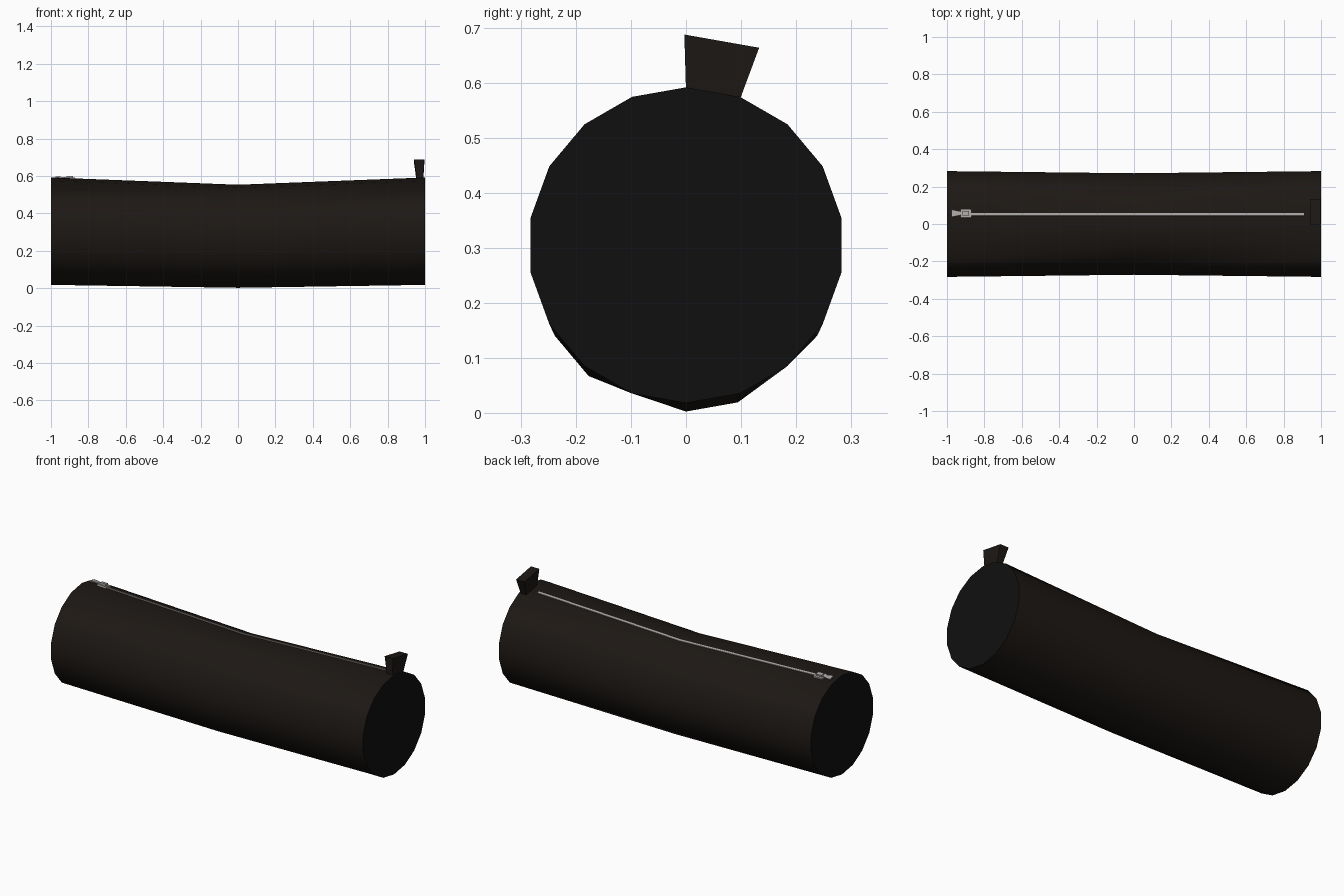
import bpy, bmesh, math
from mathutils import Matrix

if "Cube" in bpy.data.objects:
    bpy.data.objects.remove(bpy.data.objects["Cube"])

SIDES = 18


def material(name, rgb):
    m = bpy.data.materials.new(name)
    m.diffuse_color = (*rgb, 1)
    m.use_nodes = True
    m.node_tree.nodes["Principled BSDF"].inputs["Base Color"].default_value = m.diffuse_color
    return m


fabric = material("dark_fabric", (0.012, 0.009, 0.007))
black = material("black_end", (0.005, 0.005, 0.005))
metal = material("zip_metal", (0.4, 0.38, 0.37))


def finish(bm, name, mats, smooth=False):
    bmesh.ops.recalc_face_normals(bm, faces=bm.faces)
    me = bpy.data.meshes.new(name)
    bm.to_mesh(me)
    bm.free()
    ob = bpy.data.objects.new(name, me)
    bpy.context.collection.objects.link(ob)
    for m in mats:
        me.materials.append(m)
    if smooth:
        bpy.ops.object.select_all(action='DESELECT')
        ob.select_set(True)
        bpy.context.view_layer.objects.active = ob
        bpy.ops.object.shade_smooth_by_angle(angle=math.radians(35))
    return ob


def loft(sections):
    """Skin a closed solid through equal-length rings; returns bmesh and its two caps."""
    bm = bmesh.new()
    rings = [[bm.verts.new(p) for p in s] for s in sections]
    n = len(rings[0])
    for a, b in zip(rings, rings[1:]):
        for i in range(n):
            j = (i + 1) % n
            bm.faces.new((a[i], a[j], b[j], b[i]))
    return bm, [bm.faces.new(rings[0]), bm.faces.new(rings[-1])]


def ring(x, r, zc):
    angles = [2 * math.pi * i / SIDES for i in range(SIDES)]
    return [(x, r * math.sin(a), zc + r * math.cos(a)) for a in angles]


# Pouch: round tube sagging at the middle, with piped black ends
middle = ring(0, 0.2755, 0.278)
middle[7] = (0, 0.175, 0.083)
middle[10] = (0, -0.092, 0.035)
bm, caps = loft([ring(-1, 0.287, 0.305), middle, ring(1, 0.287, 0.305)])
bmesh.ops.inset_individual(bm, faces=caps, thickness=0.007)
for f in caps:
    f.material_index = 1
finish(bm, "pouch_body", [fabric, black], smooth=True)

# Pull tab: flared fabric block at one end of the zip
bm, _ = loft([
    [(0.955, 0.0, 0.585), (0.99, 0.0, 0.585), (0.99, 0.098, 0.57), (0.955, 0.098, 0.57)],
    [(0.942, -0.003, 0.688), (0.996, -0.003, 0.688),
     (0.996, 0.133, 0.664), (0.942, 0.133, 0.664)]])
finish(bm, "pull_tab", [fabric])

# Zip teeth: thin strip following the sag of the top panel
TILT = math.radians(-10)


def strip_section(x, y, z):
    m = Matrix.Translation((x, y, z)) @ Matrix.Rotation(TILT, 4, 'X')
    pts = [(-0.007, -0.004), (0.007, -0.004), (0.007, 0.003), (-0.007, 0.003)]
    return [m @ Matrix.Translation((0, u, v)).translation for u, v in pts]


bm, _ = loft([strip_section(-0.9, 0.051, 0.580),
              strip_section(0, 0.051, 0.545),
              strip_section(0.91, 0.051, 0.580)])
finish(bm, "zip_teeth", [metal])

# Frame that lays the slider parts on the sloping top panel
SEAT = (Matrix.Translation((-0.9, 0.055, 0.580)) @ Matrix.Rotation(TILT, 4, 'X')
        @ Matrix.Rotation(math.radians(2.2), 4, 'Y'))


def plate(name, outline, z0, z1):
    bm, _ = loft([[(x, y, z) for x, y in outline] for z in (z0, z1)])
    bm.transform(SEAT)
    return finish(bm, name, [metal])


# Slider: lower plate, raised bridge and flared pull
plate("slider_base", [(-0.028, -0.023), (0.03, -0.023), (0.03, 0.023), (-0.028, 0.023)], -0.002, 0.008)
plate("slider_bridge", [(-0.018, -0.012), (0.018, -0.012), (0.018, 0.012), (-0.018, 0.012)], 0.008, 0.018)
plate("slider_pull", [(-0.075, -0.02), (-0.022, -0.009), (-0.022, 0.009), (-0.075, 0.02)], 0.006, 0.012)
